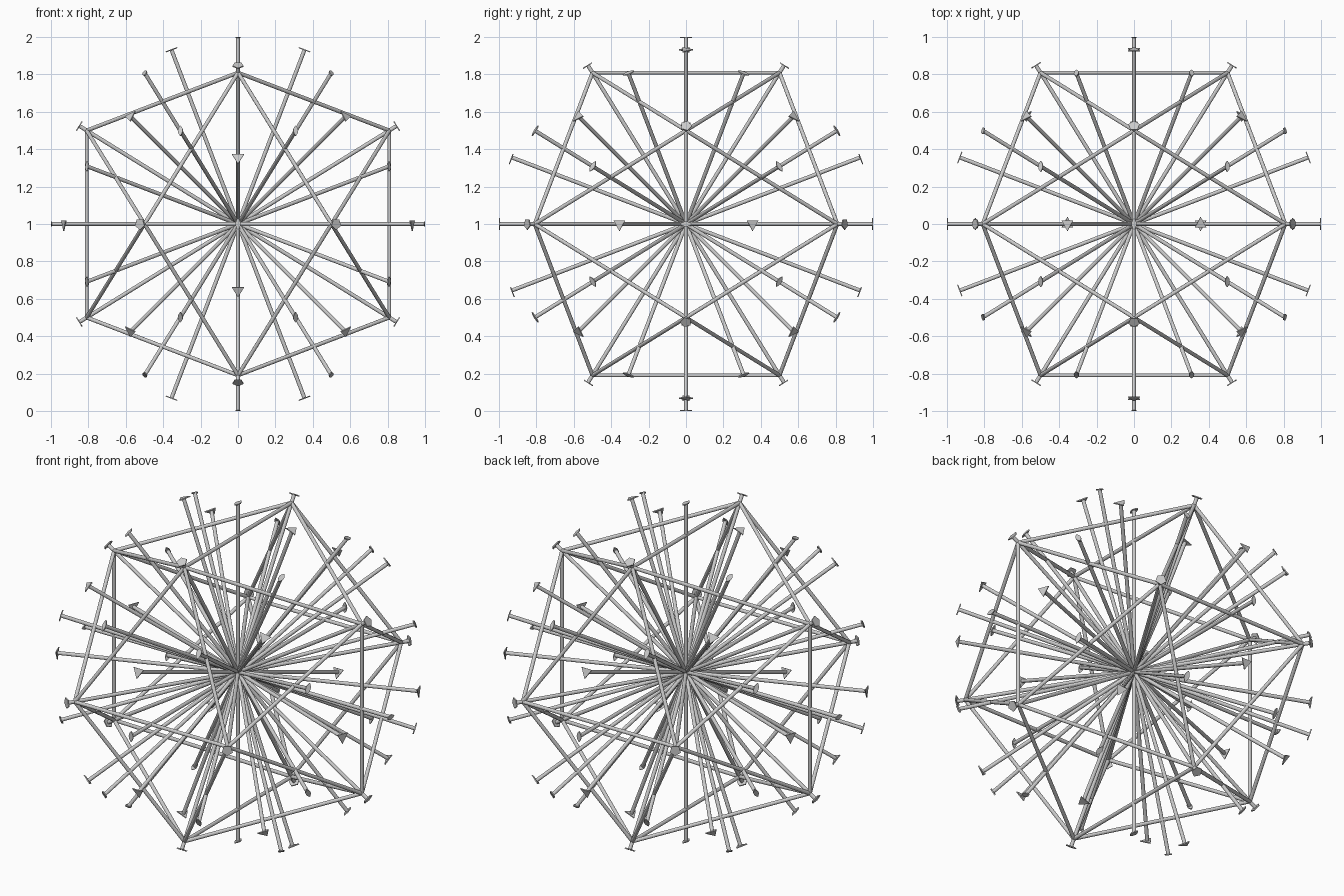
import bpy, bmesh, math
from mathutils import Vector, Matrix

if "Cube" in bpy.data.objects:
    bpy.data.objects.remove(bpy.data.objects["Cube"])

CENTRE = Vector((0, 0, 1))
PHI = (1 + 5 ** 0.5) / 2
BAR_R, CAP_T = 0.0105, 0.006

def frame(d, up):
    """Rotation whose z runs along d and whose x runs along up."""
    y = d.cross(up).normalized()
    return Matrix((y.cross(d), y, d)).transposed()

def prism(bm, profile, a, b, up):
    """Straight prism from a to b with a flat-sided profile."""
    rot = frame((b - a).normalized(), up)
    rings = [[bm.verts.new(CENTRE + p + rot @ Vector((u, v, 0))) for u, v in profile] for p in (a, b)]
    n = len(profile)
    bm.faces.new(rings[0][::-1])
    bm.faces.new(rings[1])
    for i in range(n):
        j = (i + 1) % n
        bm.faces.new((rings[0][i], rings[0][j], rings[1][j], rings[1][i]))

def ngon(n, r):
    return [(r * math.cos(2 * math.pi * i / n), r * math.sin(2 * math.pi * i / n)) for i in range(n)]

def lens(half_len, half_wid, n=8):
    top = [(half_len * (1 - 2 * i / n), half_wid * (1 - (1 - 2 * i / n) ** 2)) for i in range(n)]
    return top + [(-u, -v) for u, v in top]

def finish(bm, name):
    me = bpy.data.meshes.new(name)
    bm.to_mesh(me)
    bm.free()
    ob = bpy.data.objects.new(name, me)
    bpy.context.collection.objects.link(ob)

# Icosahedron with unit edges
verts = []
for s in (1, -1):
    for t in (1, -1):
        a, b = 0.5 * s, PHI / 2 * t
        verts += [Vector((0, a, b)), Vector((a, b, 0)), Vector((b, 0, a))]
near = lambda p, q: abs((p - q).length - 1) < 0.01
edges = [(p, q) for i, p in enumerate(verts) for q in verts[i + 1:] if near(p, q)]
faces = [(p, q, r) for p, q in edges for r in verts if near(p, r) and near(q, r)]

def axes(points):
    """One unit direction for each pair of opposite points."""
    out = []
    for p in points:
        d = p.normalized()
        if next(c for c in (d.y, d.x, d.z) if abs(c) > 1e-4) < 0:
            d = -d
        if all((d - e).length > 0.01 for e in out):
            out.append(d)
    return out

# Edge frame
bm = bmesh.new()
for p, q in edges:
    d = (q - p).normalized()
    prism(bm, ngon(12, BAR_R), p, q, d.orthogonal())
finish(bm, "edge_frame")

# Symmetry axes with plates showing their order
families = (
    ("vertex", verts, ngon(5, 0.031)),
    ("face", [p + q + r for p, q, r in faces], ngon(3, 0.038)),
    ("edge", [p + q for p, q in edges], lens(0.032, 0.014)),
)
for name, points, profile in families:
    bars, caps = bmesh.new(), bmesh.new()
    for d in axes(points):
        up = Vector((0, d.z, -d.y))
        up = up.normalized() if up.length > 1e-3 else Vector((0, 1, 0))
        e = 1 - CAP_T / 2
        prism(bars, ngon(12, BAR_R), -d * e, d * e, up)
        prism(caps, profile, d * (1 - CAP_T), d, up)
        prism(caps, profile, -d, -d * (1 - CAP_T), up)
    finish(bars, name + "_axis_bars")
    finish(caps, name + "_axis_end_plates")
